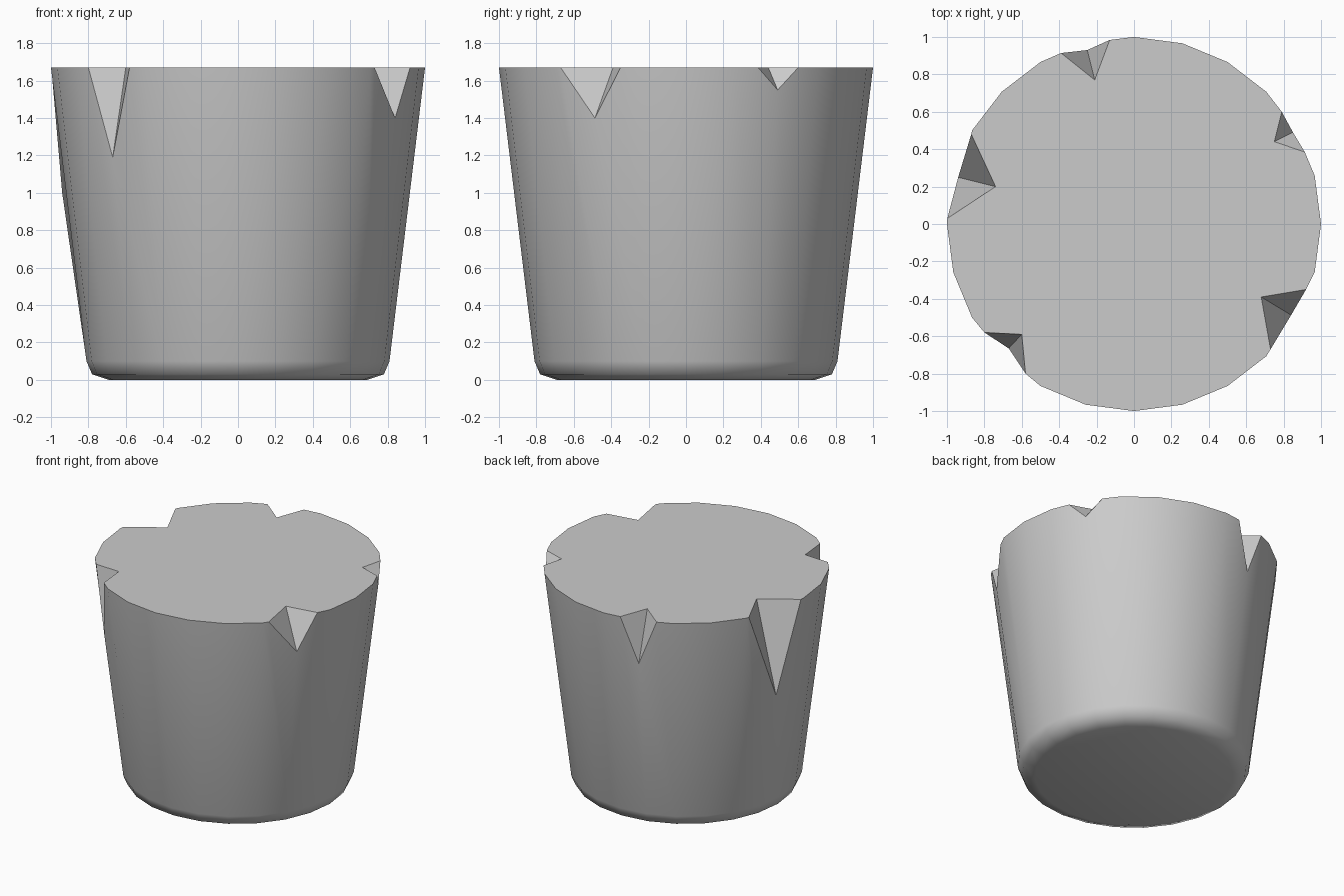
import bpy, bmesh
from math import cos, sin, radians

if "Cube" in bpy.data.objects:
    bpy.data.objects.remove(bpy.data.objects["Cube"])

SIDES = 24
TOP = 1.67
PROFILE = [(0.69, 0.0), (0.78, 0.03), (0.81, 0.10)]   # rounded foot
# corner index: (first rim point, second rim point, inner point, chip tip)
CHIPS = {
    2:  ((0.913, 0.385), (0.79, 0.60), (0.75, 0.44), (0.85, 0.49, 1.55)),
    7:  ((-0.13, 0.984), (-0.39, 0.914), (-0.21, 0.77), (-0.25, 0.93, 1.32)),
    11: ((-0.87, 0.48), (-0.998, 0.03), (-0.74, 0.20), (-0.94, 0.25, 1.00)),
    15: ((-0.80, -0.58), (-0.58, -0.80), (-0.60, -0.59), (-0.67, -0.665, 1.19)),
    22: ((0.73, -0.67), (0.92, -0.35), (0.68, -0.39), (0.84, -0.487, 1.40)),
}

bm = bmesh.new()


def ring(r, z):
    return [bm.verts.new((r * cos(radians(360 * k / SIDES)),
                          r * sin(radians(360 * k / SIDES)), z)) for k in range(SIDES)]


def face(verts, smooth):
    f = bm.faces.new(verts)
    f.smooth = smooth
    return f


# foot and base
rings = [ring(r, z) for r, z in PROFILE]
face(list(reversed(rings[0])), True)
for lo, hi in zip(rings, rings[1:]):
    for k in range(SIDES):
        n = (k + 1) % SIDES
        face([lo[k], lo[n], hi[n], hi[k]], True)

# rim, with chips cut in at some corners
left, right, cap, flat_faces = [], [], [], []
for k in range(SIDES):
    if k in CHIPS:
        a, b, c, d = CHIPS[k]
        a, b, c = (bm.verts.new((*p, TOP)) for p in (a, b, c))
        d = bm.verts.new(d)
        left.append([d, a])
        right.append([b, d])
        cap += [a, c, b]
        flat_faces += [face([a, d, c], False), face([d, b, c], False)]
    else:
        v = bm.verts.new((cos(radians(360 * k / SIDES)), sin(radians(360 * k / SIDES)), TOP))
        left.append([v])
        right.append([v])
        cap.append(v)

# tapered wall and flat top
for k in range(SIDES):
    n = (k + 1) % SIDES
    face([rings[-1][k], rings[-1][n]] + left[n] + right[k], True)
flat_faces.append(face(cap, False))

# crisp edges around the top and the chips
for f in flat_faces:
    for e in f.edges:
        e.smooth = False
bmesh.ops.recalc_face_normals(bm, faces=bm.faces[:])

mesh = bpy.data.meshes.new("chipped_stump")
bm.to_mesh(mesh)
bm.free()
obj = bpy.data.objects.new("chipped_stump", mesh)
bpy.context.collection.objects.link(obj)
